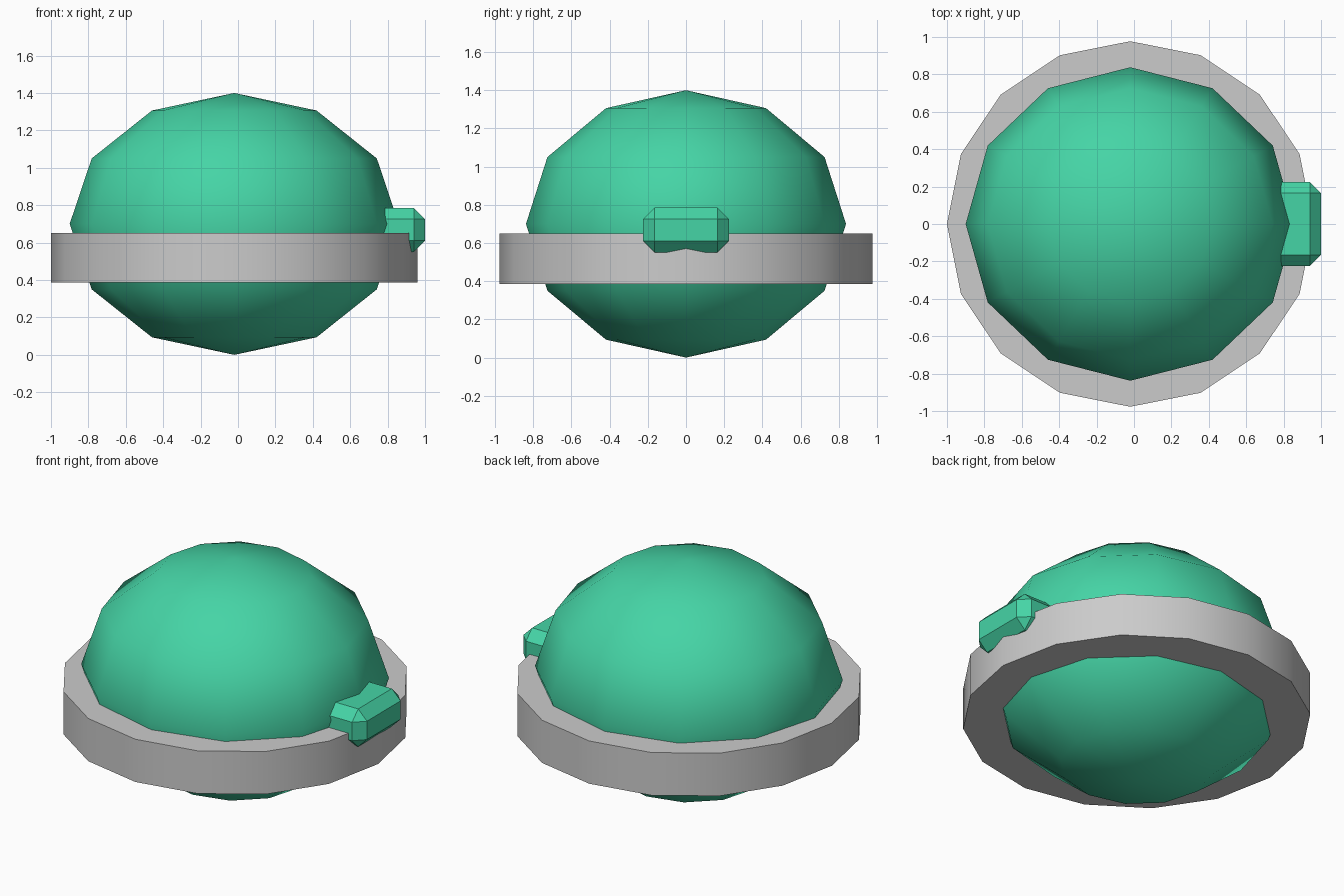
import bpy
import bmesh
import math
from mathutils import Matrix

if "Cube" in bpy.data.objects:
    bpy.data.objects.remove(bpy.data.objects["Cube"])

green = bpy.data.materials.new("green")
green.diffuse_color = (0.06, 0.66, 0.38, 1)
green.use_nodes = True
green.node_tree.nodes["Principled BSDF"].inputs["Base Color"].default_value = green.diffuse_color


def add_part(name, bm, material=None, smooth_angle=None):
    mesh = bpy.data.meshes.new(name)
    bm.to_mesh(mesh)
    bm.free()
    obj = bpy.data.objects.new(name, mesh)
    bpy.context.collection.objects.link(obj)
    if material:
        mesh.materials.append(material)
    if smooth_angle:
        bpy.ops.object.select_all(action='DESELECT')
        obj.select_set(True)
        bpy.context.view_layer.objects.active = obj
        bpy.ops.object.shade_smooth_by_angle(angle=math.radians(smooth_angle))
    return obj


def place(center, size):
    return Matrix.Translation(center) @ Matrix.Diagonal((*size, 1))


# Rounded body: low-poly, slightly flattened sphere
bm = bmesh.new()
bmesh.ops.create_uvsphere(bm, u_segments=12, v_segments=6, radius=1,
                          matrix=place((-0.02, 0, 0.70), (0.88, 0.838, 0.70)))
add_part("body", bm, green, 50)

# Pale band around the body
bm = bmesh.new()
bmesh.ops.create_cone(bm, cap_ends=True, segments=16, radius1=1, radius2=1, depth=1,
                      matrix=place((-0.02, 0, 0.518), (0.98, 0.977, 0.265)))
add_part("band", bm, None, 40)

# Chamfered clasp block on the right side
bm = bmesh.new()
bmesh.ops.create_cube(bm, size=1, matrix=place((0.84, 0, 0.668), (0.32, 0.45, 0.234)))
bmesh.ops.bevel(bm, geom=bm.edges[:], offset=0.06, offset_type='OFFSET',
                segments=1, profile=0.5, affect='EDGES')
add_part("clasp", bm, green)
